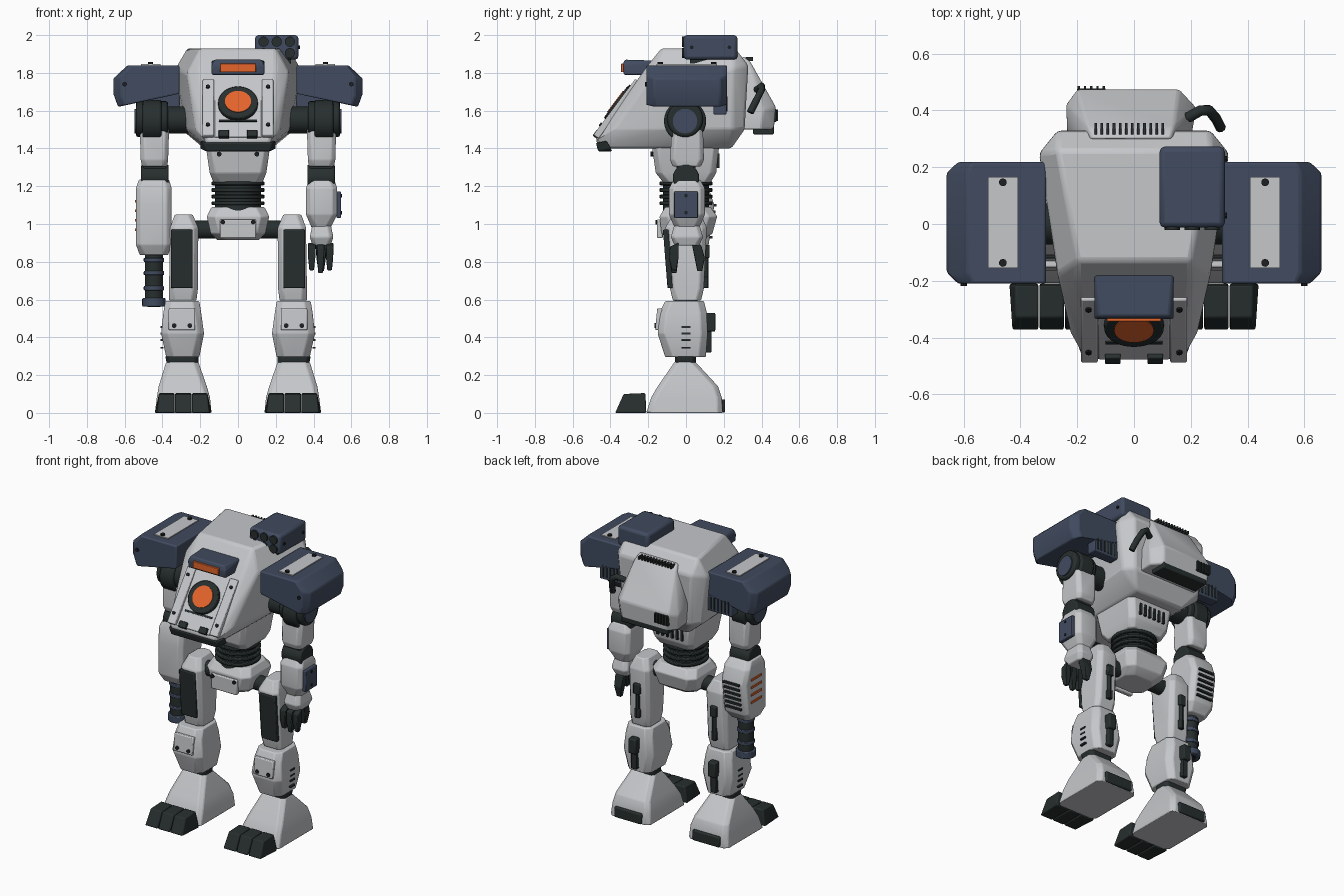
import bpy, bmesh, math
from mathutils import Matrix, Vector

if "Cube" in bpy.data.objects:
    bpy.data.objects.remove(bpy.data.objects["Cube"])


def material(name, rgb):
    m = bpy.data.materials.new(name)
    m.diffuse_color = (*rgb, 1)
    m.use_nodes = True
    m.node_tree.nodes["Principled BSDF"].inputs["Base Color"].default_value = m.diffuse_color
    return m


LIGHT = material("light grey armour", (.56, .57, .59))
BLUE = material("slate blue armour", (.052, .07, .115))
DARK = material("dark rubber", (.02, .028, .027))
ORANGE = material("orange glow", (.78, .13, .025))
STEEL = material("black bolts", (.012, .014, .016))
SLOPE = Matrix.Rotation(-math.atan(.75), 4, 'X')   # tilt of the chest front
AXIS = {'X': Matrix.Rotation(math.pi / 2, 4, 'Y'), 'Y': Matrix.Rotation(math.pi / 2, 4, 'X'),
        'Z': Matrix.Identity(4), 'S': SLOPE @ Matrix.Rotation(math.pi / 2, 4, 'X')}


def finish(name, bm, mat, bevel=0, mir=False):
    bmesh.ops.recalc_face_normals(bm, faces=bm.faces)
    me = bpy.data.meshes.new(name)
    bm.to_mesh(me)
    bm.free()
    me.materials.append(mat)
    ob = bpy.data.objects.new(name, me)
    bpy.context.collection.objects.link(ob)
    bpy.context.view_layer.objects.active = ob
    ob.select_set(True)
    bpy.ops.object.shade_smooth_by_angle(angle=math.radians(30))
    ob.select_set(False)
    if bevel:
        b = ob.modifiers.new("bevel", 'BEVEL')
        b.width, b.segments, b.limit_method = bevel, 2, 'ANGLE'
        b.angle_limit = math.radians(20)
    if mir:
        ob.modifiers.new("mirror", 'MIRROR')
    return ob


def box(name, centres, size, mat, bevel=0, mir=False, rot=Matrix.Identity(4)):
    bm = bmesh.new()
    for c in centres:
        bmesh.ops.create_cube(bm, size=1, matrix=Matrix.Translation(c) @ rot @ Matrix.Diagonal((*size, 1)))
    return finish(name, bm, mat, bevel, mir)


def cyl(name, centres, r, depth, axis, mat, mir=False, bevel=0, r2=None, n=24):
    bm = bmesh.new()
    for c in centres:
        bmesh.ops.create_cone(bm, cap_ends=True, segments=n, radius1=r, radius2=r if r2 is None else r2,
                              depth=depth, matrix=Matrix.Translation(c) @ AXIS[axis])
    return finish(name, bm, mat, bevel, mir)


def solid(name, pts, mat, bevel=0, mir=False, sym=False):
    """Convex solid around points; sym adds their x-mirror."""
    bm = bmesh.new()
    for x, y, z in pts:
        for s in ((1, -1) if sym else (1,)):
            bm.verts.new((x * s, y, z))
    res = bmesh.ops.convex_hull(bm, input=bm.verts)
    bmesh.ops.delete(bm, geom=[v for v in bm.verts if not v.link_faces], context='VERTS')
    bmesh.ops.dissolve_limit(bm, angle_limit=.02, verts=bm.verts, edges=bm.edges)
    return finish(name, bm, mat, bevel, mir)


def loft(name, rings, mat, ch=.03, bevel=.006, mir=False):
    """Stack of corner-cut rectangles (z, x0, x1, y0, y1)."""
    bm, prev = bmesh.new(), None
    for z, x0, x1, y0, y1 in rings:
        c = ch
        ring = [bm.verts.new((x, y, z)) for x, y in (
            (x0 + c, y0), (x1 - c, y0), (x1, y0 + c), (x1, y1 - c),
            (x1 - c, y1), (x0 + c, y1), (x0, y1 - c), (x0, y0 + c))]
        if prev:
            for i in range(8):
                bm.faces.new((prev[i], prev[(i + 1) % 8], ring[(i + 1) % 8], ring[i]))
        else:
            bm.faces.new(ring)
        prev = ring
    bm.faces.new(prev)
    return finish(name, bm, mat, bevel, mir)


def chest(x, z, off=0):
    return Vector((x, -.475 + (z - 1.45) * .75, z)) + Vector((0, -.8, .6)) * off


# torso hull
solid("torso_hull", [(.27, .26, 1.93), (.2, -.13, 1.93), (.27, .33, 1.84), (.335, .25, 1.82), (.3, .25, 1.5),
                     (.25, .31, 1.5), (.18, .24, 1.4), (.16, -.45, 1.4), (.17, -.48, 1.445), (.2, -.21, 1.83),
                     (.27, -.18, 1.8), (.225, -.38, 1.5), (.27, -.1, 1.5)], LIGHT, .014, sym=True)
solid("chin_strip", [(.2, -.42, 1.44), (.18, -.477, 1.43), (.17, -.465, 1.385), (.2, -.4, 1.4), (.17, -.39, 1.385)],
      DARK, .006, sym=True)
# chest plate, rails and lens
box("chest_plate", [chest(0, 1.6)], (.25, .02, .36), LIGHT, .004, rot=SLOPE)
box("chest_rail", [chest(.157, 1.605, .008)], (.06, .035, .37), LIGHT, .006, True, SLOPE)
cyl("rail_bolt", [chest(.16, z, .027) for z in (1.51, 1.71)], .011, .012, 'S', STEEL, True, n=10)
cyl("lens_ring", [chest(0, 1.625, .016)], .105, .04, 'S', DARK, bevel=.006, n=32)
cyl("lens", [chest(0, 1.625, .036)], .07, .009, 'S', ORANGE, n=32)
box("chest_slot", [chest(0, 1.54, .011)], (.2, .01, .012), DARK, rot=SLOPE)
box("chest_clip", [chest(.075, 1.468, .012)], (.055, .03, .04), DARK, .004, True, SLOPE)
# visor
solid("visor", [(.14, -.16, 1.865), (.125, -.325, 1.87), (.14, -.335, 1.84), (.14, -.33, 1.79), (.14, -.17, 1.79)],
      BLUE, .008, sym=True)
box("visor_light", [(0, -.336, 1.826)], (.19, .016, .045), ORANGE, .003)
# rocket box
box("rocket_box", [(.205, .13, 1.935)], (.23, .285, .13), BLUE, .018)
cyl("rocket_tube", [(x, -.012, z) for x in (.135, .205, .275) for z in (1.905, 1.965)], .027, .02, 'Y', DARK, n=16)
box("rocket_mount", [(.2, .12, 1.88)], (.16, .2, .06), DARK)
cyl("rocket_bolt", [(.322, y, 1.935) for y in (.03, .23)], .01, .01, 'X', STEEL, n=10)
# backpack
solid("backpack", [(-.15, .3, 1.89), (.13, .3, 1.89), (-.16, .34, 1.86), (.14, .34, 1.86), (-.2, .475, 1.62),
                   (.16, .475, 1.62), (-.24, .42, 1.6), (.22, .41, 1.6), (-.235, .3, 1.65), (.2, .3, 1.65),
                   (-.19, .465, 1.5), (.15, .465, 1.5), (-.23, .41, 1.5), (.21, .4, 1.5), (-.22, .3, 1.5),
                   (.2, .3, 1.5)], LIGHT, .01)
box("backpack_exhaust", [(-.015, .41, 1.497)], (.34, .11, .045), DARK, .006)
box("backpack_slot", [(-.135 + i * .0215, .335, 1.873) for i in range(12)], (.009, .04, .02), DARK)
box("backpack_port", [(-.15, .468, 1.575)], (.1, .02, .07), DARK, .003)
box("backpack_port_fin", [(-.195 + i * .022, .48, 1.575) for i in range(5)], (.008, .012, .06), DARK)
# bent hose beside the backpack
cu = bpy.data.curves.new("hose", 'CURVE')
cu.dimensions, cu.bevel_depth, cu.bevel_resolution, cu.use_fill_caps = '3D', .019, 3, True
sp = cu.splines.new('POLY')
path = [(.19, .375, 1.71), (.235, .4, 1.73), (.265, .4, 1.71), (.29, .37, 1.65), (.305, .34, 1.59)]
sp.points.add(len(path) - 1)
for p, co in zip(sp.points, path):
    p.co = (*co, 1)
cu.materials.append(DARK)
bpy.context.collection.objects.link(bpy.data.objects.new("hose", cu))

# waist and pelvis
loft("waist_block", [(1.22, -.13, .13, -.12, .13), (1.27, -.15, .15, -.16, .16), (1.41, -.17, .17, -.18, .175)], LIGHT)
cyl("waist_bolt", [(.1, -.178, 1.37)], .013, .02, 'Y', STEEL, True, n=10)
box("waist_slot", [(-.09 + i * .036, .168, 1.335) for i in range(6)], (.014, .02, .075), DARK)
cyl("waist_core", [(0, 0, 1.15)], .122, .18, 'Z', DARK, n=32)
cyl("waist_rib", [(0, 0, z) for z in (1.11, 1.145, 1.18, 1.215)], .14, .02, 'Z', DARK, bevel=.005, n=32)
loft("pelvis", [(.915, -.11, .11, -.09, .09), (.95, -.145, .145, -.13, .14), (1.04, -.165, .165, -.14, .165),
                (1.09, -.14, .14, -.11, .13)], LIGHT, .045)
box("pelvis_plate", [(0, -.138, .975)], (.19, .03, .1), LIGHT, .006)
cyl("pelvis_bolt", [(.08, -.155, 1.01)], .012, .012, 'Y', STEEL, True, n=10)
cyl("hip_axle", [(.2, 0, .97)], .048, .16, 'X', DARK, True)

# legs
loft("thigh", [(.595, .22, .365, -.07, .08), (.66, .212, .365, -.085, .095), (.98, .21, .36, -.11, .11),
               (1.05, .24, .335, -.07, .08)], LIGHT, .025, mir=True)
solid("thigh_plate", [(x, y, z) for z, ya in ((.66, -.098), (.97, -.122)) for x in (.24, .355)
                      for y in (ya, ya + .03)], DARK, .006, True)
box("thigh_piston_cap", [(.285, .105, .855)], (.045, .04, .07), DARK, .006, True)
cyl("thigh_piston", [(.285, .105, .76)], .014, .2, 'Z', DARK, True, n=12)
box("thigh_piston_base", [(.285, .1, .69)], (.035, .035, .06), DARK, .005, True)
loft("shin", [(.295, .205, .38, -.11, .105), (.42, .18, .407, -.15, .115), (.53, .195, .395, -.14, .11),
              (.592, .205, .385, -.11, .095)], LIGHT, .035, mir=True)
box("knee_plate", [(.297, -.144, .495)], (.14, .028, .115), LIGHT, .006, True, Matrix.Rotation(-.1, 4, 'X'))
cyl("knee_bolt", [(x, -.16, .462) for x in (.255, .338)], .013, .014, 'Y', STEEL, True, n=10)
box("shin_slot", [(.402, 0, z) for z in (.345, .385, .42, .455)], (.014, .045, .01), DARK, mir=True)
box("calf_piston_cap", [(.295, .125, .48)], (.055, .06, .1), DARK, .008, True)
box("calf_piston", [(.295, .118, .38)], (.04, .035, .12), DARK, .006, True)
loft("ankle", [(.25, .21, .375, -.055, .05), (.3, .21, .385, -.06, .055)], DARK, .02, mir=True)
loft("foot", [(0, .14, .44, -.21, .195), (.08, .148, .43, -.185, .19), (.14, .165, .42, -.15, .17),
              (.27, .21, .38, -.06, .05)], LIGHT, .025, mir=True)
for i, (a, b) in enumerate(((.14, .243), (.247, .333), (.337, .44))):
    ia, ib = (.022 if i == 0 else 0), (.022 if i == 2 else 0)
    solid("toe", [(a, -.21, 0), (b, -.21, 0), (a + ia / 2, -.375, 0), (b - ib / 2, -.375, 0), (a + ia, -.215, .105),
                  (b - ib, -.215, .105), (a + ia, -.33, .1), (b - ib, -.33, .1)], DARK, .007, True)
box("heel", [(.29, .185, .037)], (.2, .045, .07), DARK, .008, True)

# shoulders
pad = [(x, y, z) for y in (-.21, .218) for x, z in ((.31, 1.84), (.57, 1.84), (.62, 1.78), (.62, 1.68),
                                                    (.6, 1.63), (.31, 1.69))]
pad += [(x, y, z) for y in (-.17, .18) for x, z in ((.585, 1.84), (.66, 1.77), (.66, 1.69), (.635, 1.62))]
solid("shoulder_pad", pad, BLUE, .008, True)
box("pad_stripe", [(.462, .005, 1.842)], (.105, .32, .009), LIGHT, 0, True)
cyl("pad_bolt", [(.462, y, 1.85) for y in (-.137, .147)], .014, .014, 'Z', STEEL, True, n=10)
cyl("pad_front_bolt", [(.6, -.208, 1.74)], .012, .02, 'Y', STEEL, True, n=10)
box("pad_vent", [(.4, .18, 1.64)], (.18, .07, .12), BLUE, .006, True)
box("pad_vent_slot", [(.335 + i * .026, .213, 1.635) for i in range(6)], (.011, .012, .08), DARK, mir=True)
cyl("shoulder_joint", [(.455, -.005, 1.555)], .095, .17, 'X', DARK, True, .012, n=28)
cyl("shoulder_ring", [(.455, -.005, 1.545)], .112, .1, 'X', DARK, True, .01, n=28)
cyl("shoulder_disc", [(.541, -.005, 1.545)], .065, .012, 'X', BLUE, True)
cyl("shoulder_axle", [(.33, 0, 1.55)], .072, .14, 'X', DARK, True)
# upper arms and elbows
loft("upper_arm", [(1.305, .375, .508, -.07, .08), (1.34, .37, .515, -.085, .095), (1.5, .365, .52, -.075, .09)],
     LIGHT, .022, mir=True)
cyl("elbow", [(.44, 0, 1.245)], .07, .145, 'X', DARK, True, .008)
box("elbow_link", [(.44, 0, 1.29)], (.12, .1, .08), DARK, .006, True)

# gun arm
loft("gun_forearm", [(.835, -.52, -.37, -.07, .08), (.89, -.54, -.352, -.1, .12), (1.1, -.54, -.352, -.1, .15),
                     (1.19, -.54, -.352, -.09, .12), (1.235, -.525, -.365, -.07, .08)], LIGHT, .025)
box("gun_slot", [(-.446, .128 + i * .0045, .93 + i * .034) for i in range(6)], (.115, .022, .013), DARK)
box("gun_stripe", [(-.541, .03, z) for z in (.97, 1.02, 1.07, 1.12)], (.009, .11, .014), ORANGE)
cyl("gun_barrel", [(-.445, 0, .72)], .048, .26, 'Z', DARK)
cyl("gun_collar", [(-.445, 0, z) for z in (.66, .74, .81)], .054, .022, 'Z', BLUE, bevel=.004)
cyl("gun_muzzle", [(-.445, 0, .585)], .062, .045, 'Z', BLUE, bevel=.005)
cyl("gun_bore", [(-.445, 0, .563)], .035, .006, 'Z', STEEL)

# hand arm
loft("forearm", [(.98, .39, .49, -.06, .07), (1.05, .36, .525, -.09, .1), (1.19, .36, .525, -.09, .1),
                 (1.235, .375, .51, -.065, .075)], LIGHT, .025)
box("forearm_screen", [(.533, 0, 1.102)], (.025, .125, .14), BLUE, .005)
cyl("screen_bolt", [(.546, 0, z) for z in (1.06, 1.15)], .009, .008, 'X', STEEL, n=10)
loft("hand", [(.885, .395, .49, -.06, .07), (.93, .38, .505, -.08, .09), (1.0, .395, .49, -.06, .07)], LIGHT, .02)
for x, low in ((.39, .755), (.437, .74), (.485, .755)):
    solid("finger", [(x + sx * w, y, z) for sx in (-1, 1) for w, y, z in (
        (.02, -.04, .9), (.02, -.085, .88), (.019, -.09, .82), (.012, -.075, low), (.012, -.05, low),
        (.019, -.04, .82))], DARK, .004)
solid("thumb", [(.44 + sx * w, y, z) for sx in (-1, 1) for w, y, z in (
    (.03, .03, .9), (.03, .08, .89), (.025, .1, .82), (.015, .085, .75), (.015, .06, .75))], DARK, .004)
